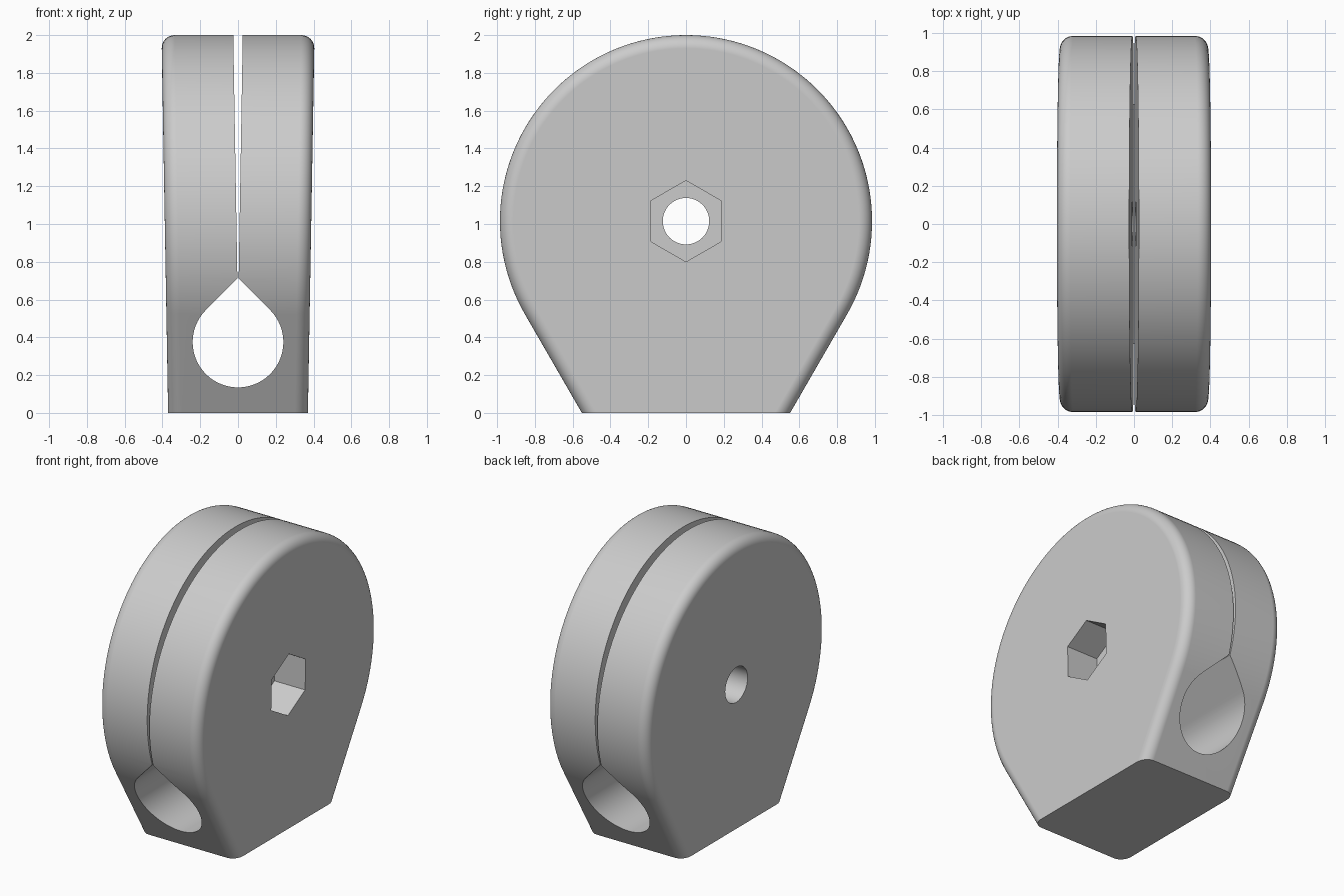
import bpy
import bmesh
from math import sin, cos, pi, radians, sqrt

if "Cube" in bpy.data.objects:
    bpy.data.objects.remove(bpy.data.objects["Cube"], do_unlink=True)

RADIUS = 0.985                # round head, also its top at z = 2
CENTRE = 2.0 - RADIUS         # height of the bolt axis
ROUND = 0.07                  # rounded outer rim
HALF = 0.37                   # half thickness at the base
LEAN = 0.0175                 # outward lean of each cheek
BORE_Z, BORE_R = 0.375, 0.24

grey = bpy.data.materials.new("light grey")
grey.use_nodes = True
colour = (0.6, 0.6, 0.6, 1)
grey.diffuse_color = colour
grey.node_tree.nodes["Principled BSDF"].inputs["Base Color"].default_value = colour


def loft(name, rings):
    """Skin matching closed rings and cap both ends."""
    bm = bmesh.new()
    loops = [[bm.verts.new(p) for p in ring] for ring in rings]
    n = len(loops[0])
    for a, b in zip(loops, loops[1:]):
        for i in range(n):
            j = (i + 1) % n
            bm.faces.new((a[i], a[j], b[j], b[i]))
    bm.faces.new(loops[0])
    bm.faces.new(loops[-1])
    bmesh.ops.recalc_face_normals(bm, faces=bm.faces)
    mesh = bpy.data.meshes.new(name)
    bm.to_mesh(mesh)
    bm.free()
    mesh.materials.append(grey)
    obj = bpy.data.objects.new(name, mesh)
    bpy.context.collection.objects.link(obj)
    return obj


def head_outline(r):
    """Round head with tangent sides running down to the flat base."""
    arc = [radians(-30 + 240 * i / 96) for i in range(97)]
    pts = [(r * cos(a), CENTRE + r * sin(a)) for a in arc]
    foot = r * cos(pi / 6) - (CENTRE - r / 2) / sqrt(3)
    return [(foot, 0)] + pts + [(-foot, 0)]


def polygon(r, n, turn=0):
    return [(r * cos(turn + 2 * pi * i / n), CENTRE + r * sin(turn + 2 * pi * i / n))
            for i in range(n)]


def along_x(outline, x):
    return [(x, y, z) for y, z in outline]


def along_y(outline, y):
    return [(x, y, z) for x, z in outline]


# Clamp body: rounded rims on both cheeks, cheeks leaning outwards
steps = [radians(90 * i / 8) for i in range(9)]
side = [(HALF - ROUND + ROUND * sin(a), RADIUS - ROUND + ROUND * cos(a)) for a in steps]
stations = [(-x, r) for x, r in reversed(side)] + side
body = loft("clamp_body", [along_x(head_outline(r), x) for x, r in stations])
for v in body.data.vertices:
    v.co.x += LEAN * v.co.z * (1 if v.co.x > 0 else -1)

# Teardrop bore from front to back
drop = [radians(135 + 270 * i / 64) for i in range(65)]
teardrop = [(BORE_R * cos(a), BORE_Z + BORE_R * sin(a)) for a in drop]
teardrop.append((0, BORE_Z + BORE_R * sqrt(2)))

# Tapered slot, bolt hole and hexagonal nut pocket
slot = [(-0.003, 0.69), (0.003, 0.69), (0.026, 2.05), (-0.026, 2.05)]
hexagon = polygon(0.215, 6, pi / 2)
cutters = [
    loft("bore_cutter", [along_y(teardrop, y) for y in (-1.2, 1.2)]),
    loft("slot_cutter", [along_y(slot, y) for y in (-1.2, 1.2)]),
    loft("bolt_cutter", [along_x(polygon(0.123, 48), x) for x in (-0.6, 0.6)]),
    loft("nut_cutter", [along_x(hexagon, x) for x in (0.15, 0.6)]),
]

bpy.ops.object.select_all(action="DESELECT")
body.select_set(True)
bpy.context.view_layer.objects.active = body
for cutter in cutters:
    cutter.hide_render = True
    mod = body.modifiers.new(cutter.name, "BOOLEAN")
    mod.operation = "DIFFERENCE"
    mod.solver = "EXACT"
    mod.object = cutter
    bpy.ops.object.modifier_apply(modifier=mod.name)
    bpy.data.objects.remove(cutter, do_unlink=True)

# Smooth curved walls, keep cut edges crisp and the cheeks flat
bpy.ops.object.shade_smooth_by_angle(angle=radians(25))
flat = body.modifiers.new("flat_cheeks", "WEIGHTED_NORMAL")
flat.keep_sharp = True
